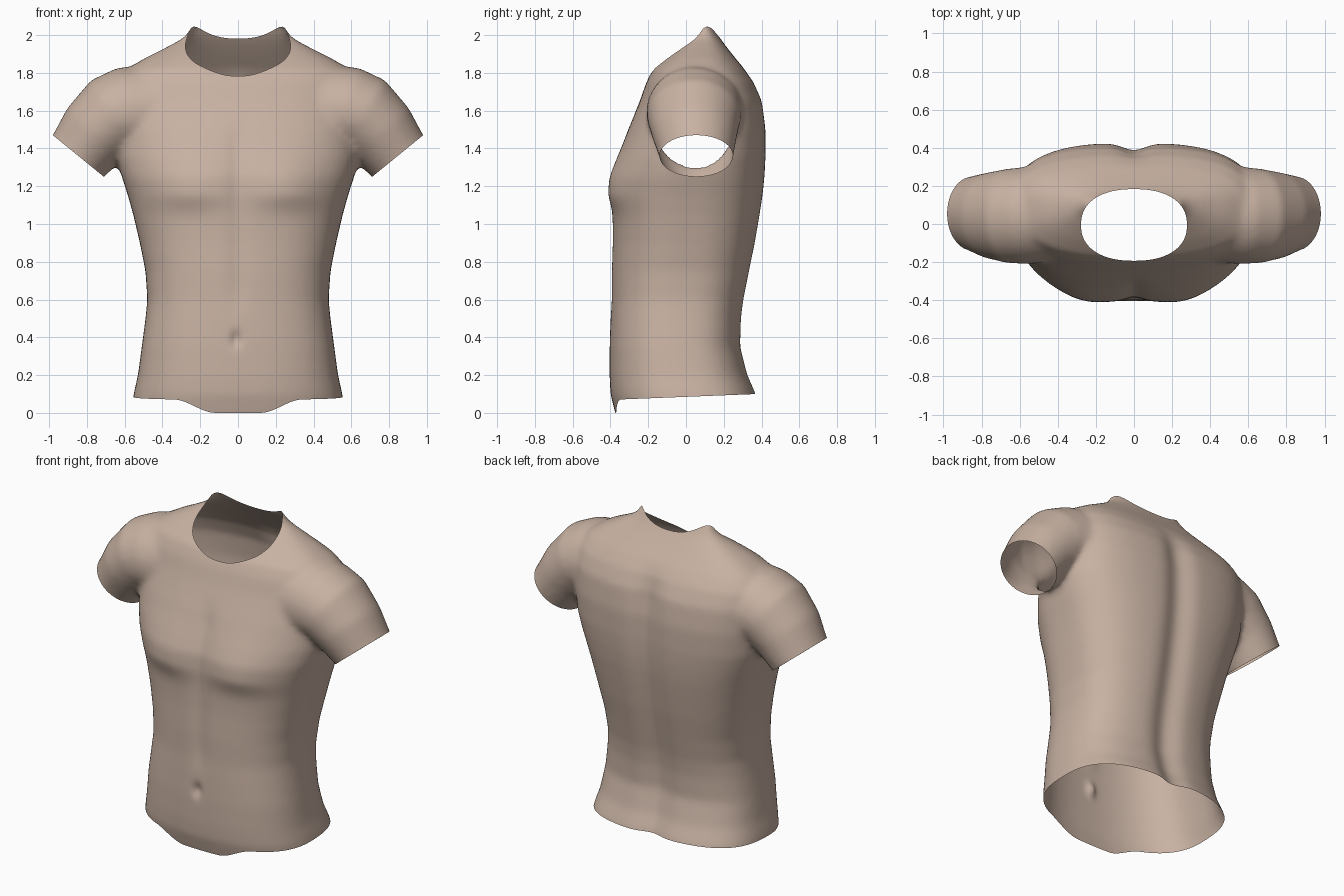
import bpy, bmesh, math
from mathutils import Vector

if "Cube" in bpy.data.objects:
    bpy.data.objects.remove(bpy.data.objects["Cube"])

SIDES = 56


def sgn_pow(v, p):
    return math.copysign(abs(v) ** p, v)


def smooth(a, b, v):
    t = min(max((v - a) / (b - a), 0.0), 1.0)
    return t * t * (3 - 2 * t)


def gauss(v, s):
    return math.exp(-(v / s) ** 2)


def loft(bm, rings):
    """Skin closed rings of points and cap both ends."""
    rows = [[bm.verts.new(p) for p in ring] for ring in rings]
    faces = []
    for a, b in zip(rows, rows[1:]):
        for i in range(len(a)):
            j = (i + 1) % len(a)
            faces.append(bm.faces.new((a[i], a[j], b[j], b[i])))
    faces.append(bm.faces.new(rows[0][::-1]))
    faces.append(bm.faces.new(rows[-1]))
    bmesh.ops.recalc_face_normals(bm, faces=faces)


# Trunk sections: height, half width, front y, back y
TRUNK = [(-.08, .575, -.35, .40), (0, .565, -.375, .39), (.1, .553, -.40, .375),
         (.2, .53, -.405, .33), (.35, .51, -.405, .292), (.5, .49, -.40, .297),
         (.6, .48, -.395, .31), (.75, .49, -.395, .34), (.9, .52, -.39, .37),
         (1.05, .555, -.39, .395), (1.15, .583, -.39, .41), (1.25, .615, -.385, .42),
         (1.35, .64, -.355, .425), (1.5, .65, -.305, .425), (1.65, .65, -.245, .405),
         (1.75, .64, -.21, .36), (1.82, .59, -.175, .31), (1.88, .49, -.11, .26),
         (1.93, .39, -.05, .22), (1.97, .315, 0, .19), (2.0, .275, .02, .17),
         (2.06, .24, .03, .14)]

# Sleeve sections: centre x, centre z, downward tilt, half height, front y, back y
SLEEVE = [(.42, 1.60, 10, .25, -.20, .30), (.56, 1.595, 20, .245, -.21, .30),
          (.66, 1.57, 32, .225, -.205, .29), (.76, 1.475, 46, .20, -.18, .27),
          (.845, 1.36, 51, .175, -.14, .25), (.91, 1.28, 51, .168, -.13, .24)]


def trunk_ring(z, w, yf, yb):
    mid, half = (yf + yb) / 2, (yb - yf) / 2
    ring = []
    for k in range(SIDES):
        a = 2 * math.pi * k / SIDES
        p = 2 / (2.8 if math.sin(a) > 0 else 2.5)
        ring.append((w * sgn_pow(math.cos(a), p), mid + half * sgn_pow(math.sin(a), p), z))
    return ring


def sleeve_ring(side, cx, cz, tilt, h, yf, yb):
    t = math.radians(tilt)
    ring = []
    for k in range(SIDES):
        a = 2 * math.pi * k / SIDES
        u = h * math.cos(a)
        ring.append((side * (cx + u * math.sin(t)),
                     (yf + yb) / 2 + (yb - yf) / 2 * math.sin(a),
                     cz + u * math.cos(t)))
    return ring


# Trunk and both sleeves fused into one skin
bm = bmesh.new()
loft(bm, [trunk_ring(*s) for s in TRUNK])
for side in (-1, 1):
    loft(bm, [sleeve_ring(side, *s) for s in SLEEVE])
blank = bpy.data.meshes.new("torso_blank")
bm.to_mesh(blank)
bm.free()
torso = bpy.data.objects.new("torso", blank)
bpy.context.collection.objects.link(torso)
fuse = torso.modifiers.new("fuse", 'REMESH')
fuse.mode = 'VOXEL'
fuse.voxel_size = 0.018
soften = torso.modifiers.new("soften", 'SMOOTH')
soften.factor = 0.5
soften.iterations = 10
deps = bpy.context.evaluated_depsgraph_get()
skin = bpy.data.meshes.new_from_object(torso.evaluated_get(deps))
torso.modifiers.clear()
torso.data = skin
skin.name = "torso"

bm = bmesh.new()
bm.from_mesh(skin)

# Muscle relief: chest, breastbone, navel and spine
for v in bm.verts:
    x, y, z = v.co
    front = smooth(-.05, -.25, y) if y < 0 else 0
    front = smooth(.05, .25, -y)
    back = smooth(.05, .2, y)
    chest = .036 * gauss(abs(x) - .26, .2) * gauss(z - 1.17, .09 if z < 1.17 else .24)
    line = .012 * gauss(x, .05) * smooth(.45, .7, z) * (1 - smooth(1.4, 1.6, z))
    navel = .025 * gauss(x + .01, .025) * gauss(z - .39, .04)
    spine = .036 * gauss(x, .085) * (1 - smooth(1.6, 1.85, z))
    v.co.y += front * (navel + line - chest) - back * spine


def trim(f):
    """Cut the skin along f = 0 and remove the part where f is positive."""
    val = {v: f(*v.co) for v in bm.verts}
    rim = []
    for e in list(bm.edges):
        a, b = e.verts
        fa, fb = val[a], val[b]
        if fa * fb < 0:
            nv = bmesh.utils.edge_split(e, a, fa / (fa - fb))[1]
            val[nv] = 0.0
            rim.append(nv)
    bmesh.ops.connect_verts(bm, verts=rim)
    bmesh.ops.delete(bm, geom=[v for v in bm.verts if val[v] > 0], context='VERTS')


def neck(x, y, z):
    if z < 1.65:
        return -1
    return 1 - (abs(x) / .278) ** 2.3 - (abs(y + .005) / .188) ** 2.3


def cuff(x, y, z):
    if abs(x) < .66 or z < 1.0:
        return -1
    n = Vector((.22, -.27)).normalized()
    return (abs(x) - .98) * n.x + (z - 1.47) * n.y


def hem(x, y, z):
    if z > .3:
        return -1
    dip = (1 - smooth(.12, .34, abs(x))) * smooth(.15, .3, -y)
    return .085 + .04 * y - .07 * dip - z


# Open the neck, sleeves and hem
for rule in (neck, cuff, hem):
    trim(rule)
bm.to_mesh(skin)
bm.free()
skin.shade_smooth()

# Single skin colour
mat = bpy.data.materials.new("warm_beige")
mat.diffuse_color = (.58, .445, .365, 1)
mat.use_nodes = True
mat.node_tree.nodes["Principled BSDF"].inputs["Base Color"].default_value = mat.diffuse_color
skin.materials.clear()
skin.materials.append(mat)
